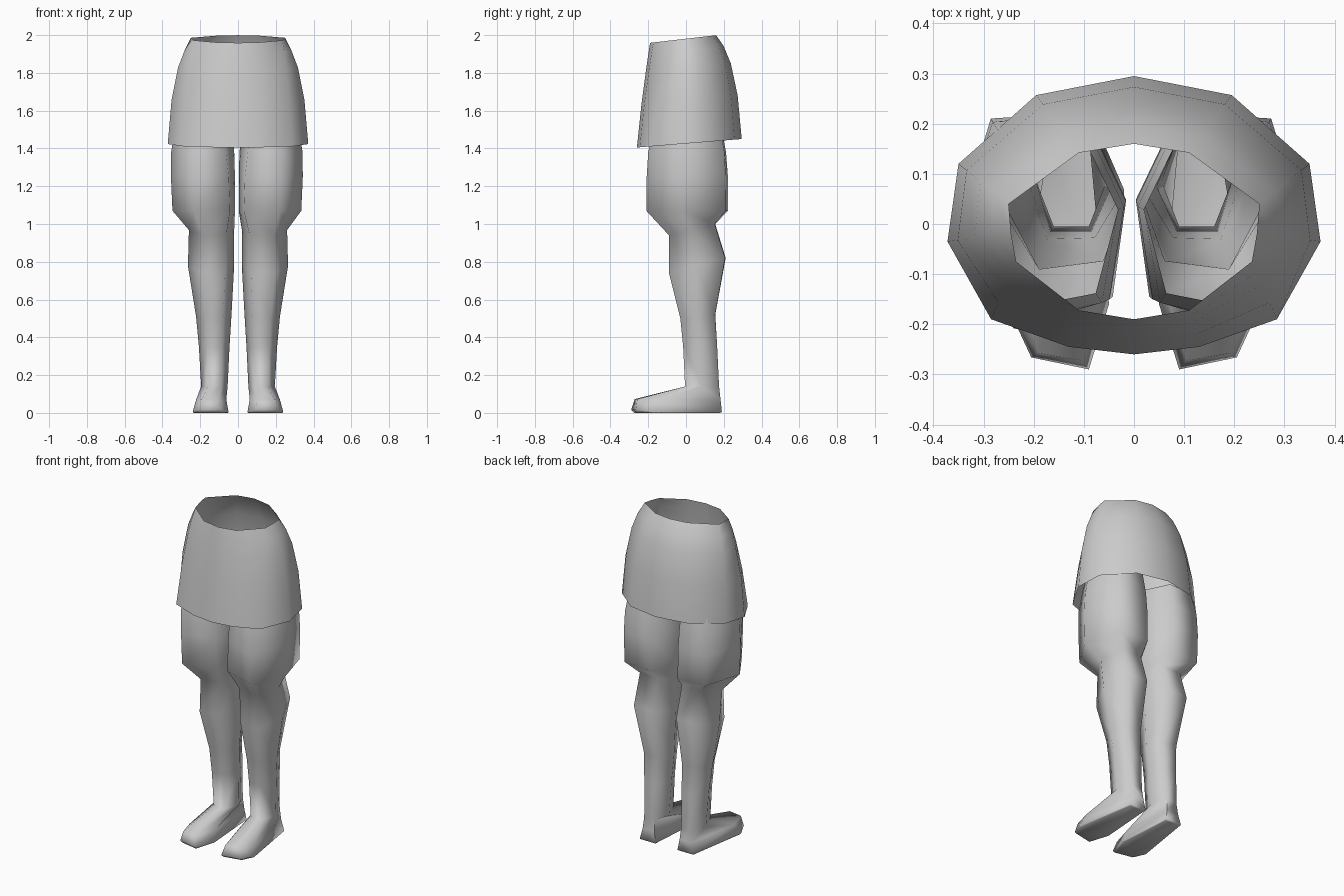
import bpy, bmesh, math

cube = bpy.data.objects.get("Cube")
if cube:
    bpy.data.objects.remove(cube, do_unlink=True)

grey = bpy.data.materials.new("light grey")
grey.use_nodes = True
grey.diffuse_color = (0.6, 0.6, 0.6, 1)
grey.node_tree.nodes["Principled BSDF"].inputs["Base Color"].default_value = (0.6, 0.6, 0.6, 1)


def lerp(a, b, t):
    return a + (b - a) * t


def loft(name, rings, angle, cap_end=False):
    """Skin a list of equal-length point rings into one smooth shell."""
    bm = bmesh.new()
    loops = [[bm.verts.new(p) for p in ring] for ring in rings]
    n = len(loops[0])
    for a, b in zip(loops, loops[1:]):
        for i in range(n):
            j = (i + 1) % n
            bm.faces.new((a[i], a[j], b[j], b[i]))
    if cap_end:
        bm.faces.new(loops[-1])
    bmesh.ops.recalc_face_normals(bm, faces=bm.faces)
    # Open shells: make sure the faces point away from the shell axis
    cx = sum(v.co.x for v in loops[1]) / n
    cy = sum(v.co.y for v in loops[1]) / n
    bm.normal_update()
    f = loops[0][0].link_faces[0]
    c = f.calc_center_median()
    if f.normal.x * (c.x - cx) + f.normal.y * (c.y - cy) < 0:
        bmesh.ops.reverse_faces(bm, faces=bm.faces)
    mesh = bpy.data.meshes.new(name)
    bm.to_mesh(mesh)
    bm.free()
    mesh.materials.append(grey)
    obj = bpy.data.objects.new(name, mesh)
    bpy.context.collection.objects.link(obj)
    bpy.ops.object.select_all(action="DESELECT")
    obj.select_set(True)
    bpy.context.view_layer.objects.active = obj
    bpy.ops.object.shade_smooth_by_angle(angle=math.radians(angle))
    return obj


# Skirt: open twelve-sided shell between a waist outline and a hem outline
def both_sides(half):
    return half + [(-x, y) for x, y in half[-2:0:-1]]


waist = both_sides([(0, .16), (.11, .142), (.25, .04), (.245, -.02),
                    (.235, -.075), (.11, -.172), (0, -.19)])
hem = both_sides([(0, .295), (.195, .257), (.35, .12), (.372, -.035),
                  (.285, -.19), (.13, -.245), (0, -.26)])
# (height fraction, bulge at the sides and back, bulge at the front)
skirt_rings = []
for t, bulge, front in [(0, 0, 0), (.11, .3, .14), (.27, .57, .32),
                        (.58, .84, .65), (1, 1, 1)]:
    ring = []
    for (wx, wy), (hx, hy) in zip(waist, hem):
        k = lerp(front, bulge, min(1, max(0, (hy + .26) / .22)))
        z = lerp(1.981 + .115 * wy, 1.426 + .081 * hy, t)
        ring.append((lerp(wx, hx, k), lerp(wy, hy, k), z))
    skirt_rings.append(ring)
loft("skirt", skirt_rings, 60)

# Leg: six-sided sections, the thigh section being turned outward
shin_shape = [(.25, 0), (.75, 0), (1, .5), (.75, 1), (.25, 1), (0, .5)]
thigh_shape = [(.08, .15), (.65, 0), (1, .43), (.8, .97), (.25, 1), (0, .6)]
# (z front, z back, inner x, outer x, front y, back y, amount of thigh shape)
sections = [
    (1.52, 1.52, .02, .32, -.17, .185, .6),
    (1.38, 1.38, .008, .342, -.20, .212, .7),
    (1.25, 1.25, .004, .343, -.208, .222, .9),
    (1.07, 1.07, .004, .335, -.21, .222, 1),
    (.94, 1.0, .02, .26, -.09, .155, .45),
    (.74, .82, .02, .265, -.09, .21, .3),
    (.50, .52, .035, .222, -.03, .155, .1),
    (.35, .35, .045, .207, -.015, .165, 0),
    (.14, .14, .055, .195, -.005, .175, 0),
]
# Foot: the front of the ankle is drawn forward to the toe
shoe_top = [(.105, -.272, .073), (.19, -.258, .073), (.222, -.15, .07),
            (.165, .183, .07), (.085, .183, .07), (.062, -.13, .07)]
sole = [(.09, -.29, .016), (.205, -.266, .016), (.24, -.19, .004),
        (.18, .19, .004), (.075, .19, .004), (.05, -.16, .004)]
sole_flat = [(lerp(x, .145, .05), lerp(y, -.03, .06), 0) for x, y, z in sole]


def leg(name, side, shift):
    rings = []
    for zf, zb, x0, x1, y0, y1, w in sections:
        ring = []
        for (su, sv), (tu, tv) in zip(shin_shape, thigh_shape):
            u, v = lerp(su, tu, w), lerp(sv, tv, w)
            x = lerp(x0, x1, u) + (shift if zf > 1.05 else 0)
            ring.append((side * x, lerp(y0, y1, v), lerp(zf, zb, v)))
        rings.append(ring)
    for part in (shoe_top, sole, sole_flat):
        rings.append([(side * x, y, z) for x, y, z in part])
    loft(name, rings, 80, cap_end=True)


leg("left_leg", 1, 0)
leg("right_leg", -1, .012)
